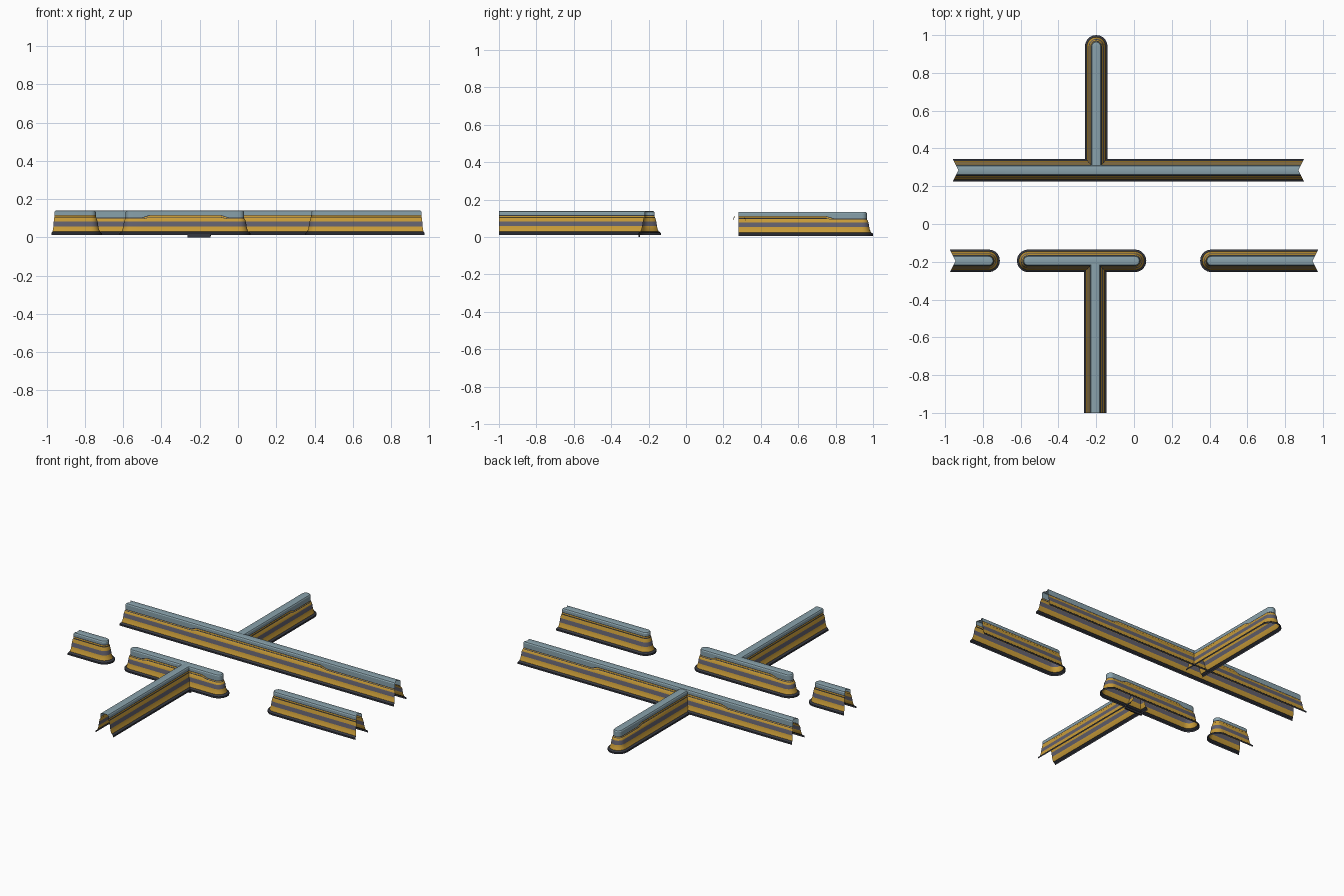
import bpy, bmesh, math
from mathutils import Matrix

if "Cube" in bpy.data.objects:
    bpy.data.objects.remove(bpy.data.objects["Cube"])


def material(name, rgb):
    m = bpy.data.materials.new(name)
    m.diffuse_color = (*rgb, 1)
    m.use_nodes = True
    m.node_tree.nodes["Principled BSDF"].inputs["Base Color"].default_value = m.diffuse_color
    return m


MATS = [material("dark_rubber", (0.035, 0.038, 0.05)),
        material("yellow_paint", (0.58, 0.33, 0.04)),
        material("grey_band", (0.12, 0.115, 0.15)),
        material("blue_cap", (0.25, 0.36, 0.41))]

# half profile, ground to ridge: half width, height, drop weight, colour of band above
PROFILE = [(0.060, 0.012, 0, 0), (0.060, 0.022, 0, 0), (0.052, 0.029, 0, 0),
           (0.049, 0.030, 0, 1), (0.043, 0.044, 0, 1), (0.040, 0.058, 0, 2),
           (0.036, 0.083, 0, 1), (0.031, 0.103, .6, 0), (0.028, 0.106, .6, 1),
           (0.027, 0.114, 1, 0), (0.027, 0.118, 1, 3), (0.027, 0.132, 0, 3),
           (0.023, 0.138, 0, 3), (0.017, 0.140, 0, 3), (0.0, 0.140, 0, 3)]
ARC = 10


def plan_chain(w, a, b, ends, stations):
    """Plan points (x, y, drop) down one side, round any ends, back up the other."""
    def end_x(x, kind, sign):
        return x + sign * 0.5 * w if kind == "mitre" else x

    side = [(end_x(a, ends[0], -1), stations[0][1])]
    side += [(x, d) for x, d in stations if a + .05 < x < b - .05]
    side += [(end_x(b, ends[1], 1), stations[-1][1])]

    def arc(x, start, d):
        return [(x + w * math.cos(start + math.pi * i / ARC),
                 w * math.sin(start + math.pi * i / ARC), d) for i in range(1, ARC)]

    right = [(x, -w, d) for x, d in side]
    left = [(x, w, d) for x, d in reversed(side)]
    cap_b = arc(b, -math.pi / 2, side[-1][1]) if ends[1] == "round" else None
    cap_a = arc(a, math.pi / 2, side[0][1]) if ends[0] == "round" else None
    if cap_a and cap_b:
        return [right + cap_b + left + cap_a + right[:1]]
    if cap_b:
        return [right + cap_b + left]
    if cap_a:
        return [left + cap_a + right]
    return [right, left]


def barrier(name, a, b, ends, loc, turn=0, stations=None):
    """Hollow barrier shell along local x from a to b."""
    stations = stations or [(a, 0), (b, 0)]
    bm = bmesh.new()
    levels = []
    for w, z, k, _ in PROFILE:
        levels.append([[bm.verts.new((x, y, z - 0.013 * k * d)) for x, y, d in chain]
                       for chain in plan_chain(w, a, b, ends, stations)])
    for i in range(len(levels) - 1):
        for low, high in zip(levels[i], levels[i + 1]):
            for j in range(len(low) - 1):
                f = bm.faces.new((low[j], low[j + 1], high[j + 1], high[j]))
                f.material_index = PROFILE[i][3]
    bmesh.ops.remove_doubles(bm, verts=bm.verts, dist=1e-5)
    bm.transform(Matrix.Translation(loc) @ Matrix.Rotation(turn, 4, "Z"))
    me = bpy.data.meshes.new(name)
    bm.to_mesh(me)
    bm.free()
    for m in MATS:
        me.materials.append(m)
    ob = bpy.data.objects.new(name, me)
    bpy.context.collection.objects.link(ob)
    bpy.ops.object.select_all(action="DESELECT")
    ob.select_set(True)
    bpy.context.view_layer.objects.active = ob
    bpy.ops.object.shade_smooth_by_angle(angle=math.radians(30))
    return ob


# walls running left to right
barrier("back_wall", -0.93, 0.87, ("mitre", "mitre"), (0, 0.285, 0),
        stations=[(-.93, 1), (-.50, 1), (-.46, 0), (.38, 0), (.42, 1), (.87, 1)])
barrier("front_wall_left", -0.945, -0.77, ("mitre", "round"), (0, -0.195, 0))
barrier("front_wall_middle", -0.56, 0.005, ("round", "round"), (0, -0.195, 0),
        stations=[(-.56, 1), (-.50, 1), (-.46, 0), (-.09, 0), (-.05, 1), (.005, 1)])
barrier("front_wall_right", 0.41, 0.945, ("round", "mitre"), (0, -0.195, 0))

# branches running front to back
barrier("back_branch", 0.28, 0.94, ("flat", "round"), (-0.2, 0, -0.005), math.pi / 2,
        stations=[(.28, 0), (.75, 0), (.79, 1), (.94, 1)])
barrier("front_branch", -1.0, -0.2, ("flat", "flat"), (-0.205, 0, 0), math.pi / 2)

# foot strip under the front junction
bpy.ops.mesh.primitive_cube_add(size=1, location=(-0.205, -0.25, 0.006))
foot = bpy.context.object
foot.name = "junction_foot"
foot.scale = (0.12, 0.01, 0.012)
foot.data.materials.append(MATS[0])
